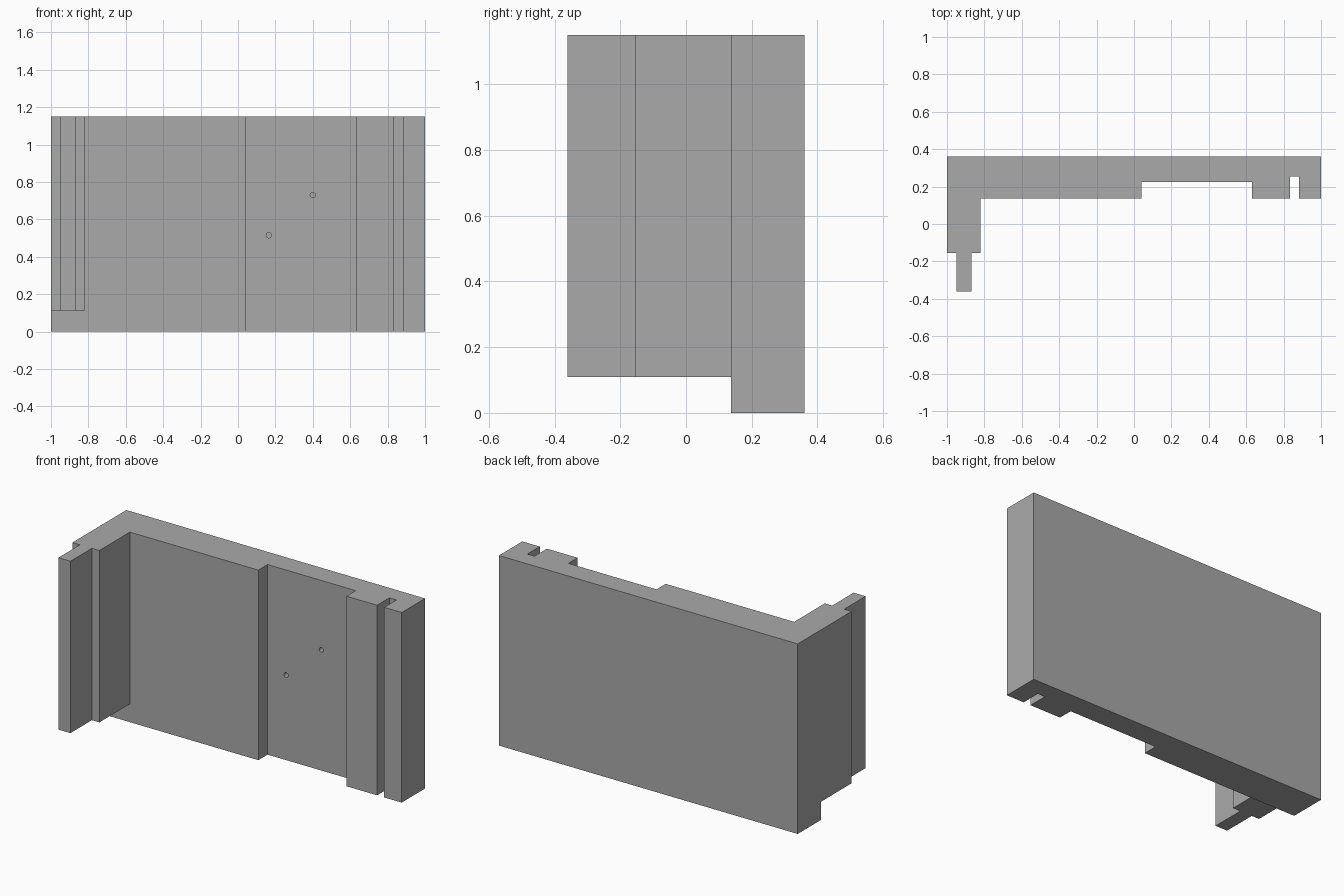
import bpy
import bmesh
from mathutils import Matrix, Vector

cube = bpy.data.objects.get("Cube")
if cube:
    bpy.data.objects.remove(cube, do_unlink=True)

HEIGHT = 1.15
ARM_BOTTOM = 0.11
FACE_Y = 0.137      # main front face of the panel
BACK_Y = 0.36
RECESS_Y = 0.225

grey = bpy.data.materials.new("plain grey")
grey.use_nodes = True
colour = (0.40, 0.40, 0.40, 1)
grey.diffuse_color = colour
grey.node_tree.nodes["Principled BSDF"].inputs["Base Color"].default_value = colour


def add_object(name, bm):
    bmesh.ops.recalc_face_normals(bm, faces=bm.faces)
    mesh = bpy.data.meshes.new(name)
    bm.to_mesh(mesh)
    bm.free()
    mesh.materials.append(grey)
    obj = bpy.data.objects.new(name, mesh)
    bpy.context.collection.objects.link(obj)
    return obj


def cut(target, name, bm):
    cutter = add_object(name, bm)
    cutter.hide_render = True
    cutter.hide_viewport = True
    cutter.display_type = 'WIRE'
    mod = target.modifiers.new(name, 'BOOLEAN')
    mod.operation = 'DIFFERENCE'
    mod.solver = 'EXACT'
    mod.object = cutter


# Panel, side arm with tongue, recess and groove as one extruded plan
plan = [
    (-1, BACK_Y), (-1, -0.155), (-0.95, -0.155), (-0.95, -0.36),
    (-0.87, -0.36), (-0.87, -0.155), (-0.82, -0.155), (-0.82, FACE_Y),
    (0.04, FACE_Y), (0.04, RECESS_Y), (0.63, RECESS_Y), (0.63, FACE_Y),
    (0.835, FACE_Y), (0.835, 0.255), (0.883, 0.255), (0.883, FACE_Y),
    (1, FACE_Y), (1, BACK_Y),
]
bm = bmesh.new()
base = bm.faces.new([bm.verts.new((x, y, 0)) for x, y in plan])
extruded = bmesh.ops.extrude_face_region(bm, geom=[base])["geom"]
bmesh.ops.translate(bm, vec=(0, 0, HEIGHT),
                    verts=[v for v in extruded if isinstance(v, bmesh.types.BMVert)])
wall_panel = add_object("wall_panel", bm)

# Gap under the side arm
low, high = Vector((-1.1, -0.5, -0.1)), Vector((-0.75, FACE_Y, ARM_BOTTOM))
bm = bmesh.new()
bmesh.ops.create_cube(bm, size=1, matrix=Matrix.Translation((low + high) / 2)
                      @ Matrix.Diagonal((*(high - low), 1)))
cut(wall_panel, "arm_gap_cutter", bm)

# Small blind holes in the recess
for i, (x, z) in enumerate([(0.165, 0.515), (0.40, 0.73)]):
    bm = bmesh.new()
    bmesh.ops.create_cone(bm, cap_ends=True, segments=24, radius1=0.014,
                          radius2=0.014, depth=0.1,
                          matrix=Matrix.Translation((x, RECESS_Y, z))
                          @ Matrix.Rotation(1.5707963, 4, 'X'))
    cut(wall_panel, f"hole_cutter_{i + 1}", bm)
